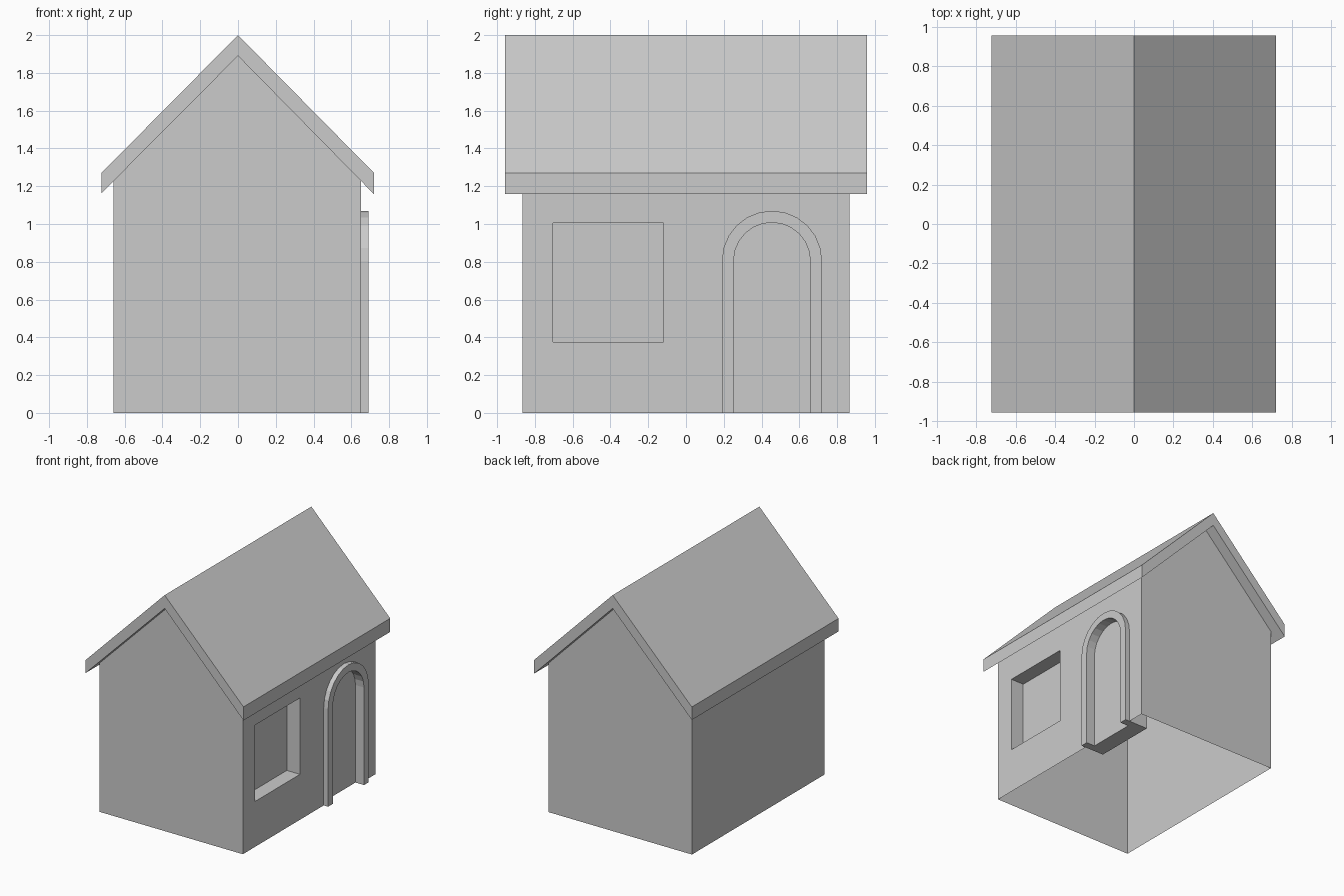
import bpy, bmesh, math
from mathutils import Vector

cube = bpy.data.objects.get("Cube")
if cube:
    bpy.data.objects.remove(cube, do_unlink=True)

grey = bpy.data.materials.new("plain grey")
grey.use_nodes = True
grey.diffuse_color = (0.6, 0.6, 0.6, 1)
grey.node_tree.nodes["Principled BSDF"].inputs["Base Color"].default_value = (0.6, 0.6, 0.6, 1)

LEFT, RIGHT, END = -0.66, 0.65, 0.865      # wall planes
EAVE, RIDGE = 1.23, 1.89                   # wall heights
WINDOW = [(-0.705, 0.375), (-0.12, 0.375), (-0.12, 1.005), (-0.705, 1.005)]
DOOR_Y, SPRING = 0.455, 0.805


def finish(name, bm):
    mesh = bpy.data.meshes.new(name)
    bm.to_mesh(mesh)
    bm.free()
    mesh.materials.append(grey)
    obj = bpy.data.objects.new(name, mesh)
    bpy.context.collection.objects.link(obj)
    return obj


def loop(bm, x, points):
    """Vertices of a (y, z) profile at depth x."""
    return [bm.verts.new((x, y, z)) for y, z in points]


def bridge(bm, a, b, skip_last=False):
    n = len(a)
    for i in range(n - 1 if skip_last else n):
        j = (i + 1) % n
        bm.faces.new((a[i], a[j], b[j], b[i]))


def arch(radius, steps=12):
    """Open arch profile, from one foot over the top to the other."""
    curve = [(DOOR_Y - radius * math.cos(math.pi * i / steps),
              SPRING + radius * math.sin(math.pi * i / steps)) for i in range(steps + 1)]
    return [(DOOR_Y - radius, 0)] + curve + [(DOOR_Y + radius, 0)]


# Gable ends and plain left wall, open underneath
bm = bmesh.new()
gable = [(LEFT, 0), (RIGHT, 0), (RIGHT, EAVE), (0, RIDGE), (LEFT, EAVE)]
for y, order in ((-END, 1), (END, -1)):
    bm.faces.new([bm.verts.new((x, y, z)) for x, z in gable[::order]])
bm.faces.new([bm.verts.new((LEFT, y, z))
              for y, z in ((END, 0), (-END, 0), (-END, EAVE), (END, EAVE))])
finish("plain_walls", bm)

# Right wall, with openings for the window and the door
bm = bmesh.new()
outline = [(-END, 0)] + arch(0.235) + [(END, 0), (END, EAVE), (-END, EAVE)]
edges = []
for points in (outline, WINDOW):
    ring = loop(bm, RIGHT, points)
    edges += [bm.edges.new((ring[i - 1], ring[i])) for i in range(len(ring))]
bmesh.ops.triangle_fill(bm, edges=edges, use_beauty=True, normal=Vector((1, 0, 0)))
for face in bm.faces:
    face.normal_update()
    if face.normal.x < 0:
        face.normal_flip()
finish("entrance_wall", bm)

# Window recess and pane
bm = bmesh.new()
front, back = loop(bm, RIGHT, WINDOW), loop(bm, RIGHT - 0.12, WINDOW)
bridge(bm, back, front)
bm.faces.new(back)
finish("window_recess", bm)

# Door block: arched frame around a recessed panel
bm = bmesh.new()
outer, inner = arch(0.265), arch(0.203)
rear, rim = loop(bm, 0.475, outer), loop(bm, 0.69, outer)
lip, panel = loop(bm, 0.69, inner), loop(bm, 0.612, inner)
for a, b in ((rear, rim), (rim, lip), (lip, panel)):
    bridge(bm, a, b, skip_last=True)
bm.faces.new(panel)
bm.faces.new(rear)
bm.faces.new((rear[0], rim[0], lip[0], panel[0], panel[-1], lip[-1], rim[-1], rear[-1]))
bmesh.ops.recalc_face_normals(bm, faces=bm.faces)
finish("arched_door", bm)

# Roof: extruded chevron overhanging every wall
bm = bmesh.new()
chevron = [(-0.723, 1.27), (0, 2), (0.72, 1.27), (0.72, 1.158), (0, RIDGE), (-0.723, 1.163)]
near, far = [[bm.verts.new((x, y, z)) for x, z in chevron] for y in (-0.957, 0.957)]
bridge(bm, near, far)
for ring in (near, far):
    bm.faces.new((ring[0], ring[1], ring[4], ring[5]))
    bm.faces.new((ring[1], ring[2], ring[3], ring[4]))
bmesh.ops.recalc_face_normals(bm, faces=bm.faces)
finish("roof", bm)
